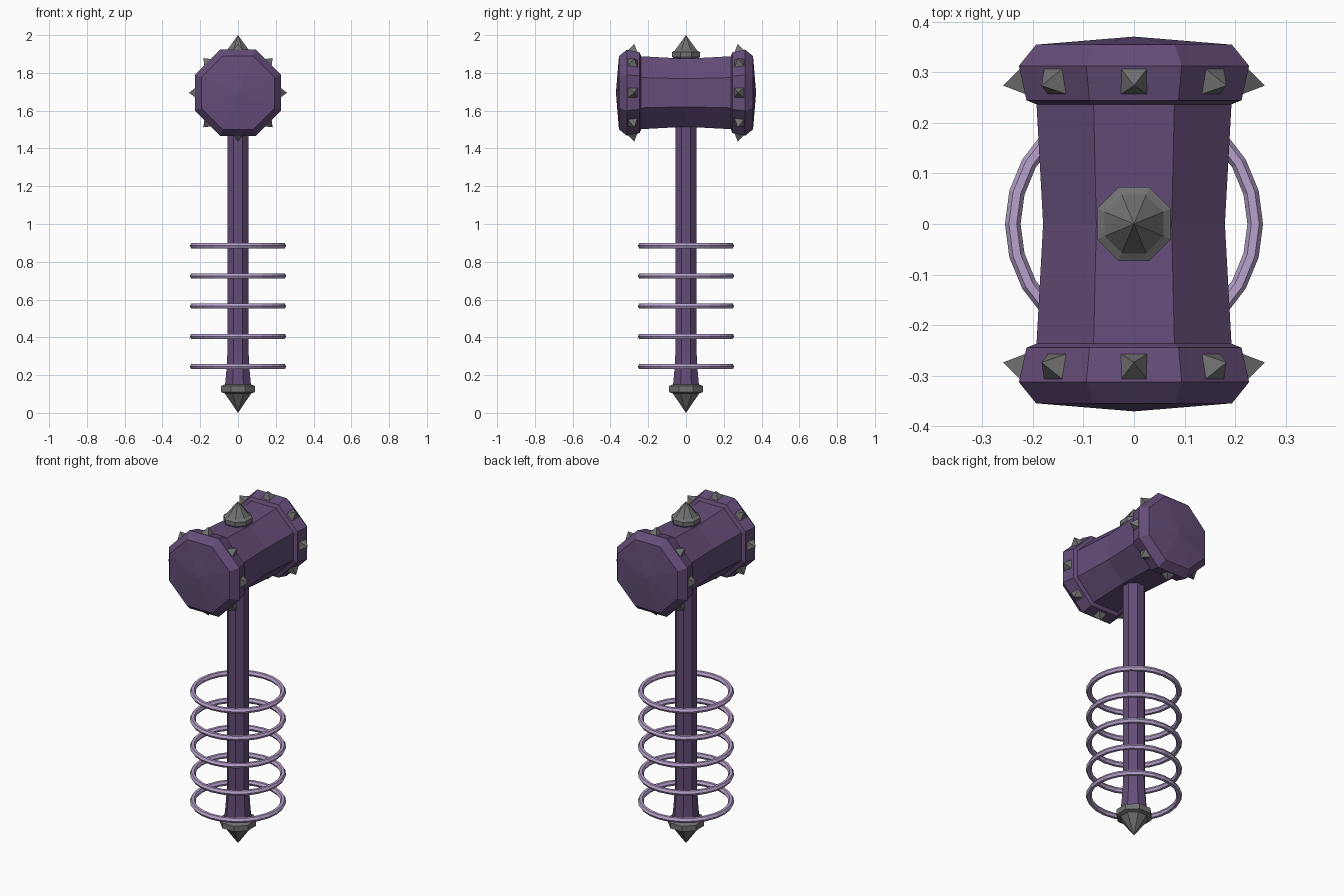
import bpy
import bmesh
import math
from mathutils import Matrix, Vector

if "Cube" in bpy.data.objects:
    bpy.data.objects.remove(bpy.data.objects["Cube"])

HEAD_Z = 1.695


def material(name, rgb):
    m = bpy.data.materials.new(name)
    m.diffuse_color = (*rgb, 1)
    m.use_nodes = True
    m.node_tree.nodes["Principled BSDF"].inputs["Base Color"].default_value = m.diffuse_color
    return m


PURPLE = material("dark_purple", (0.127, 0.074, 0.187))
GREY = material("iron_grey", (0.165, 0.165, 0.165))
LILAC = material("pale_lilac", (0.48, 0.36, 0.61))


def add_object(name, bm, mat):
    bmesh.ops.recalc_face_normals(bm, faces=bm.faces)
    me = bpy.data.meshes.new(name)
    bm.to_mesh(me)
    bm.free()
    me.materials.append(mat)
    ob = bpy.data.objects.new(name, me)
    bpy.context.collection.objects.link(ob)
    return ob


def lathe(name, profile, mat, matrix=Matrix(), sides=8):
    """Turn (flat-to-flat radius, height) points into a faceted solid."""
    bm = bmesh.new()
    rings = []
    for r, h in profile:
        if r == 0:
            rings.append([bm.verts.new((0, 0, h))])
            continue
        c = r / math.cos(math.pi / sides)
        angles = [2 * math.pi * (i + 0.5) / sides for i in range(sides)]
        rings.append([bm.verts.new((c * math.cos(a), c * math.sin(a), h)) for a in angles])
    for lo, hi in zip(rings, rings[1:]):
        for i in range(sides):
            j = (i + 1) % sides
            quad = [lo[i % len(lo)], lo[j % len(lo)], hi[j % len(hi)], hi[i % len(hi)]]
            bm.faces.new(list(dict.fromkeys(quad)))
    for end in (rings[0], rings[-1]):
        if len(end) > 1:
            bm.faces.new(end)
    bm.transform(matrix)
    return add_object(name, bm, mat)


# Hammer head: waisted barrel with a flared striking band at each end
half = [(0.193, 0.237), (0.213, 0.245), (0.228, 0.313), (0.194, 0.355), (0, 0.371)]
head_profile = [(r, -h) for r, h in reversed(half)] + [(0.18, 0)] + half
lathe("hammer_head", head_profile, PURPLE,
      Matrix.Translation((0, 0, HEAD_Z)) @ Matrix.Rotation(math.radians(-90), 4, 'X'))

# Handle, flared toward the pommel
lathe("handle", [(0.07, 0.13), (0.062, 0.22), (0.056, 0.32), (0.056, 1.6)], PURPLE)

# Pommel and top finial
lathe("pommel", [(0, 0), (0.07, 0.103), (0.09, 0.11), (0.09, 0.142), (0.072, 0.15)], GREY)
lathe("top_finial", [(0.055, 1.86), (0.073, 1.885), (0.073, 1.91), (0.058, 1.92), (0, 2.0)], GREY)

# Loose rings around the grip
for k in range(5):
    z = 0.245 + 0.16 * k
    bpy.ops.mesh.primitive_torus_add(major_segments=24, minor_segments=6,
                                     major_radius=0.24, minor_radius=0.0155,
                                     location=(0, 0, z))
    ring = bpy.context.object
    ring.name = f"grip_ring_{k + 1}"
    ring.data.materials.append(LILAC)

# Pyramid spikes, one on every facet of both bands
for end, label in ((-1, "front"), (1, "back")):
    bm = bmesh.new()
    tilt = end * math.radians(12)
    for i in range(8):
        m = (Matrix.Translation((0, 0, HEAD_Z))
             @ Matrix.Rotation(i * math.pi / 4, 4, 'Y')
             @ Matrix.Translation((0, end * 0.283, 0.217))
             @ Matrix.Rotation(tilt, 4, 'X'))
        base = [bm.verts.new(m @ Vector((0.028 * x, 0.028 * y, 0)))
                for x, y in ((-1, -1), (1, -1), (1, 1), (-1, 1))]
        tip = bm.verts.new(m @ Vector((0, 0, 0.043)))
        bm.faces.new(base)
        for a in range(4):
            bm.faces.new((base[a], base[(a + 1) % 4], tip))
    add_object(f"{label}_spikes", bm, GREY)
